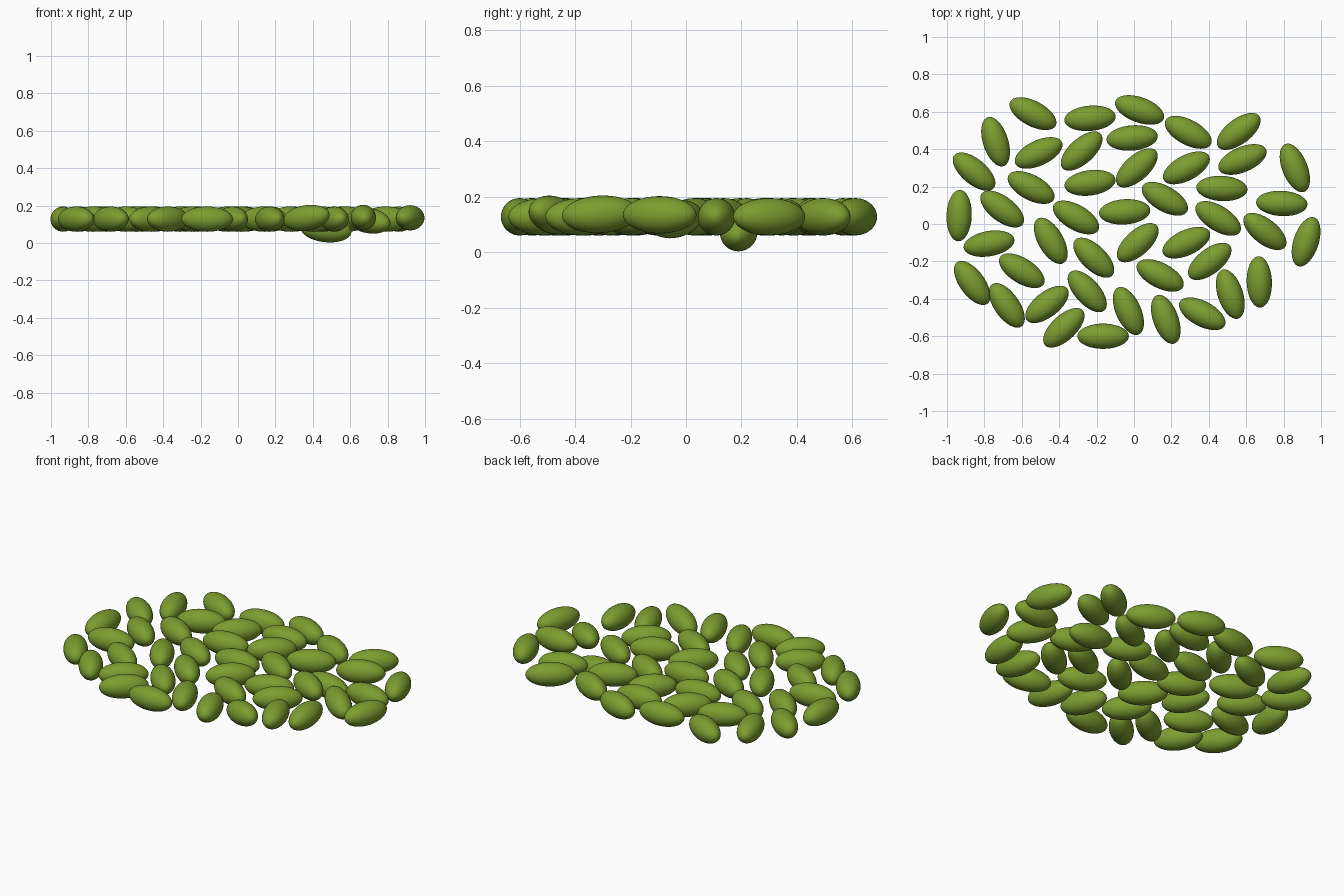
import bpy
import bmesh
from math import radians
from mathutils import Euler, Matrix

default_cube = bpy.data.objects.get("Cube")
if default_cube:
    bpy.data.objects.remove(default_cube, do_unlink=True)

# Single green used by every bean
green = bpy.data.materials.new("bean_green")
green.use_nodes = True
colour = (0.2, 0.34, 0.03, 1)
green.diffuse_color = colour
green.node_tree.nodes["Principled BSDF"].inputs["Base Color"].default_value = colour

LENGTH, THICKNESS, REST_HEIGHT = 0.275, 0.135, 0.128


def make_bean_mesh():
    """Smooth oval with its poles at the two tips, lying along x."""
    bm = bmesh.new()
    bmesh.ops.create_uvsphere(bm, u_segments=32, v_segments=20, radius=0.5)
    bmesh.ops.rotate(bm, verts=bm.verts, matrix=Matrix.Rotation(radians(90), 3, "Y"))
    bmesh.ops.scale(bm, verts=bm.verts, vec=(LENGTH, THICKNESS, THICKNESS))
    for face in bm.faces:
        face.smooth = True
    mesh = bpy.data.meshes.new("bean_mesh")
    bm.to_mesh(mesh)
    bm.free()
    mesh.materials.append(green)
    return mesh


bean_mesh = make_bean_mesh()


def add_bean(name, x, y, turn, z=REST_HEIGHT, pitch=0):
    """Place one bean: turn is its heading, pitch lowers its leading tip."""
    bean = bpy.data.objects.new(name, bean_mesh)
    bean.location = (x, y, z)
    bean.rotation_euler = Euler((0, radians(pitch), radians(turn)))
    bpy.context.collection.objects.link(bean)


# Scattered beans by region: x, y in hundredths, heading in degrees
pile = {
    "back_bean": [
        (-54, 59, -28), (-23.5, 56.5, 5), (3, 61, -20),
        (-74, 44, -72), (-51, 38, 25), (-28, 39, 42),
        (-1, 46, 5), (29, 49, -28), (56, 49.5, 37),
    ],
    "upper_middle_bean": [
        (-85.5, 28, -40), (-55, 19.5, -28), (-23.5, 22, 8),
        (1.5, 30, 42), (28, 30, 28), (58, 34.5, 23),
        (86, 30, -68), (79, 11, -3), (16.5, 13.5, -30),
    ],
    "centre_bean": [
        (-93.5, 4.5, 88), (-70.5, 8, -37), (-31, 3.5, -30),
        (-5, 6.5, 4), (45, 3, -32),
        (-77.5, -10.5, 10), (-44.5, -9, -60), (2, -10, 42), (28, -10, 25),
    ],
    "lower_middle_bean": [
        (-21.5, -18, -44), (-60, -25, -32), (40.5, -20, 38),
        (14, -27.5, -27), (-86.5, -31.5, -54), (-25, -36, -48),
        (51.5, -37.5, -72),
    ],
    "front_bean": [
        (-68, -43.5, -55), (-46.5, -43, 38), (-3, -46.5, -66),
        (17, -51, -70), (-37.5, -55.5, 43), (-16.5, -60, 0),
    ],
}
for region, spots in pile.items():
    for index, (x, y, turn) in enumerate(spots):
        add_bean(f"{region}_{index}", x / 100, y / 100, turn)

# Beans that sank or tipped away from the resting height
add_bean("lowest_bean", 0.47, 0.19, -3, z=0.072, pitch=6)
add_bean("tipped_bean", 0.7, -0.04, -38, z=0.12, pitch=8)
add_bean("raised_right_bean", 0.92, -0.095, 72, z=0.135)
add_bean("raised_front_bean", 0.67, -0.31, 92, z=0.137, pitch=-3)
add_bean("lifted_bean", 0.365, -0.48, -28, z=0.135, pitch=-8)
